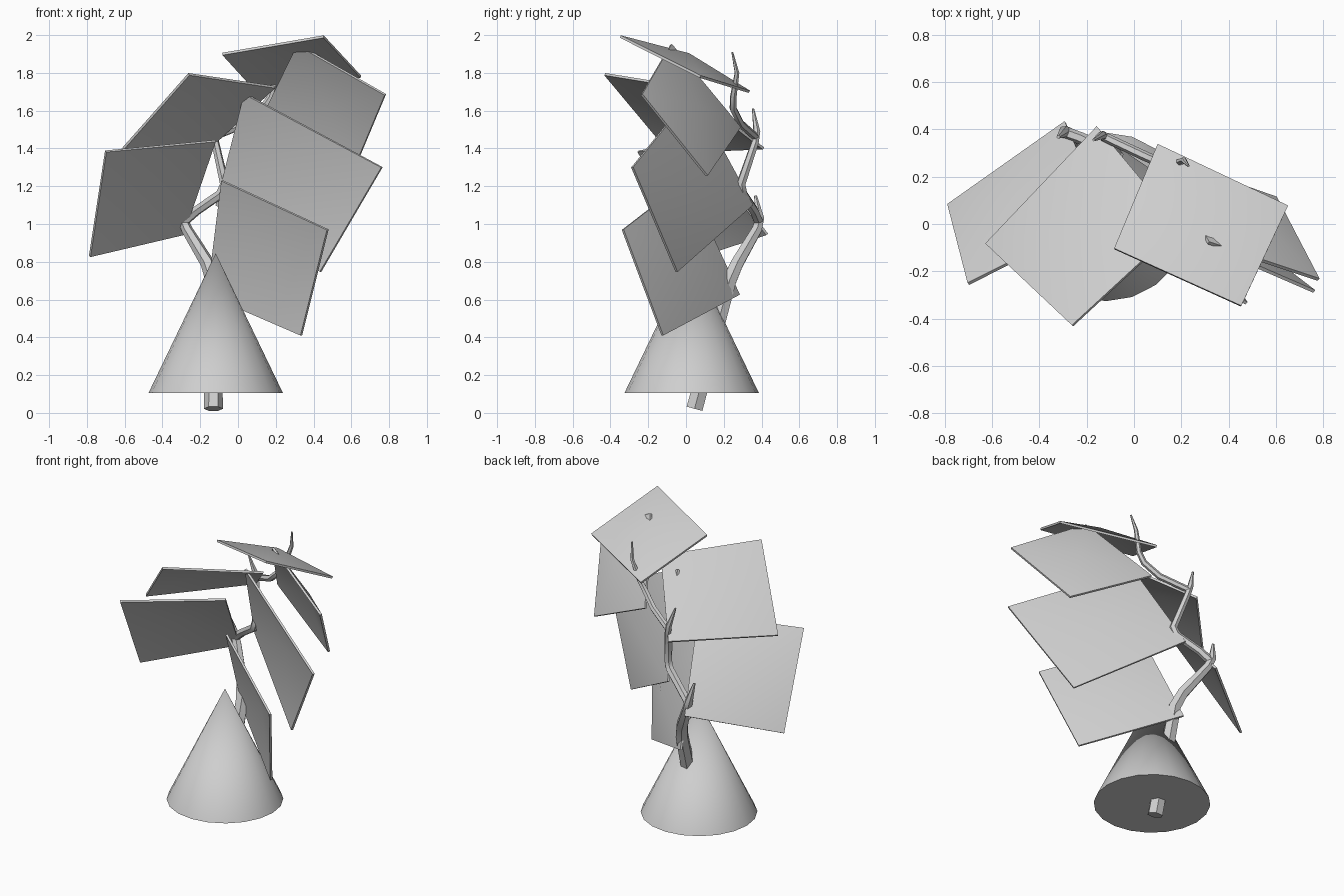
import bpy, bmesh, math
from mathutils import Vector

if "Cube" in bpy.data.objects:
    bpy.data.objects.remove(bpy.data.objects["Cube"])

grey = bpy.data.materials.new("light grey")
grey.diffuse_color = (0.62, 0.62, 0.62, 1)
grey.use_nodes = True
grey.node_tree.nodes["Principled BSDF"].inputs["Base Color"].default_value = grey.diffuse_color


def smooth(obj, angle):
    bpy.ops.object.select_all(action='DESELECT')
    obj.select_set(True)
    bpy.context.view_layer.objects.active = obj
    bpy.ops.object.shade_smooth_by_angle(angle=math.radians(angle))


def leaf(name, corners, bulge=0.06, thick=0.014):
    """Thin four-cornered plate, its middle raised towards the upper side."""
    pts = [Vector(c) for c in corners]
    normal = (pts[2] - pts[0]).cross(pts[3] - pts[1]).normalized()
    if normal.z < 0:
        pts.reverse()
        normal.negate()
    centre = sum(pts, Vector()) / 4
    # the raised middle follows the plane of the outer corners
    top = centre + normal * bulge
    bm = bmesh.new()
    ring = [bm.verts.new(p) for p in pts]
    mid = bm.verts.new(top)
    for i in range(4):
        bm.faces.new((ring[i], ring[(i + 1) % 4], mid))
    me = bpy.data.meshes.new(name)
    bm.to_mesh(me)
    bm.free()
    me.materials.append(grey)
    obj = bpy.data.objects.new(name, me)
    bpy.context.collection.objects.link(obj)
    mod = obj.modifiers.new("thickness", 'SOLIDIFY')
    mod.thickness = thick
    mod.offset = 0
    bpy.context.view_layer.objects.active = obj
    bpy.ops.object.modifier_apply(modifier=mod.name)
    smooth(obj, 40)


def stem(name, path):
    """Tapered round stem; path points are x, y, z, radius."""
    cu = bpy.data.curves.new(name, 'CURVE')
    cu.dimensions = '3D'
    cu.bevel_depth = 1.0
    cu.bevel_resolution = 1
    cu.use_fill_caps = True
    sp = cu.splines.new('POLY')
    sp.points.add(len(path) - 1)
    for p, (x, y, z, r) in zip(sp.points, path):
        p.co = (x, y, z, 1)
        p.radius = r
    obj = bpy.data.objects.new(name, cu)
    bpy.context.collection.objects.link(obj)
    cu.materials.append(grey)
    bpy.ops.object.select_all(action='DESELECT')
    obj.select_set(True)
    bpy.context.view_layer.objects.active = obj
    bpy.ops.object.convert(target='MESH')
    smooth(bpy.context.object, 50)


# cone at the foot
bpy.ops.mesh.primitive_cone_add(vertices=20, radius1=0.356, radius2=0, depth=0.74,
                                location=(-0.118, 0.03, 0.475))
cone = bpy.context.object
cone.name = "base_cone"
cone.data.materials.append(grey)
smooth(cone, 40)

# zigzag stem in three shoots, each ending in a pointed tip
stem("lower_stem", [(-0.13, 0.045, 0.022, 0.05), (-0.13, 0.23, 0.70, 0.042),
                    (-0.16, 0.27, 0.79, 0.038), (-0.27, 0.375, 0.97, 0.03),
                    (-0.295, 0.39, 1.03, 0.026), (-0.32, 0.368, 1.15, 0.008)])
stem("middle_stem", [(-0.29, 0.385, 1.01, 0.027), (-0.22, 0.36, 1.07, 0.026),
                     (-0.09, 0.30, 1.16, 0.027), (-0.07, 0.29, 1.21, 0.026),
                     (-0.12, 0.365, 1.43, 0.021), (-0.135, 0.375, 1.49, 0.019),
                     (-0.17, 0.355, 1.61, 0.006)])
stem("upper_stem", [(-0.13, 0.37, 1.46, 0.02), (0.04, 0.29, 1.53, 0.021),
                    (0.13, 0.25, 1.61, 0.02), (0.17, 0.25, 1.67, 0.018),
                    (0.21, 0.27, 1.80, 0.013), (0.23, 0.245, 1.91, 0.005)])

# broad leaf plates
leaf("right_leaf_low", [(-0.085, 0.0, 1.23), (0.475, -0.335, 0.97),
                        (0.335, -0.125, 0.41), (-0.16, 0.28, 0.625)])
leaf("right_leaf_middle", [(0.035, 0.03, 1.69), (0.762, -0.285, 1.30),
                           (0.437, -0.05, 0.747), (-0.115, 0.35, 1.10)])
leaf("right_leaf_high", [(0.315, -0.08, 1.95), (0.78, -0.235, 1.685),
                         (0.60, 0.11, 1.255), (0.10, 0.285, 1.51)])
leaf("left_leaf_low", [(-0.70, -0.253, 1.385), (-0.785, 0.08, 0.828),
                       (-0.29, 0.43, 0.945), (-0.12, 0.04, 1.44)])
leaf("left_leaf_high", [(-0.26, -0.43, 1.793), (-0.625, -0.085, 1.38),
                        (-0.155, 0.41, 1.40), (0.195, -0.01, 1.725)])
leaf("top_leaf", [(0.10, 0.335, 1.70), (0.65, 0.075, 1.78),
                  (0.453, -0.347, 1.992), (-0.083, -0.105, 1.90)])
